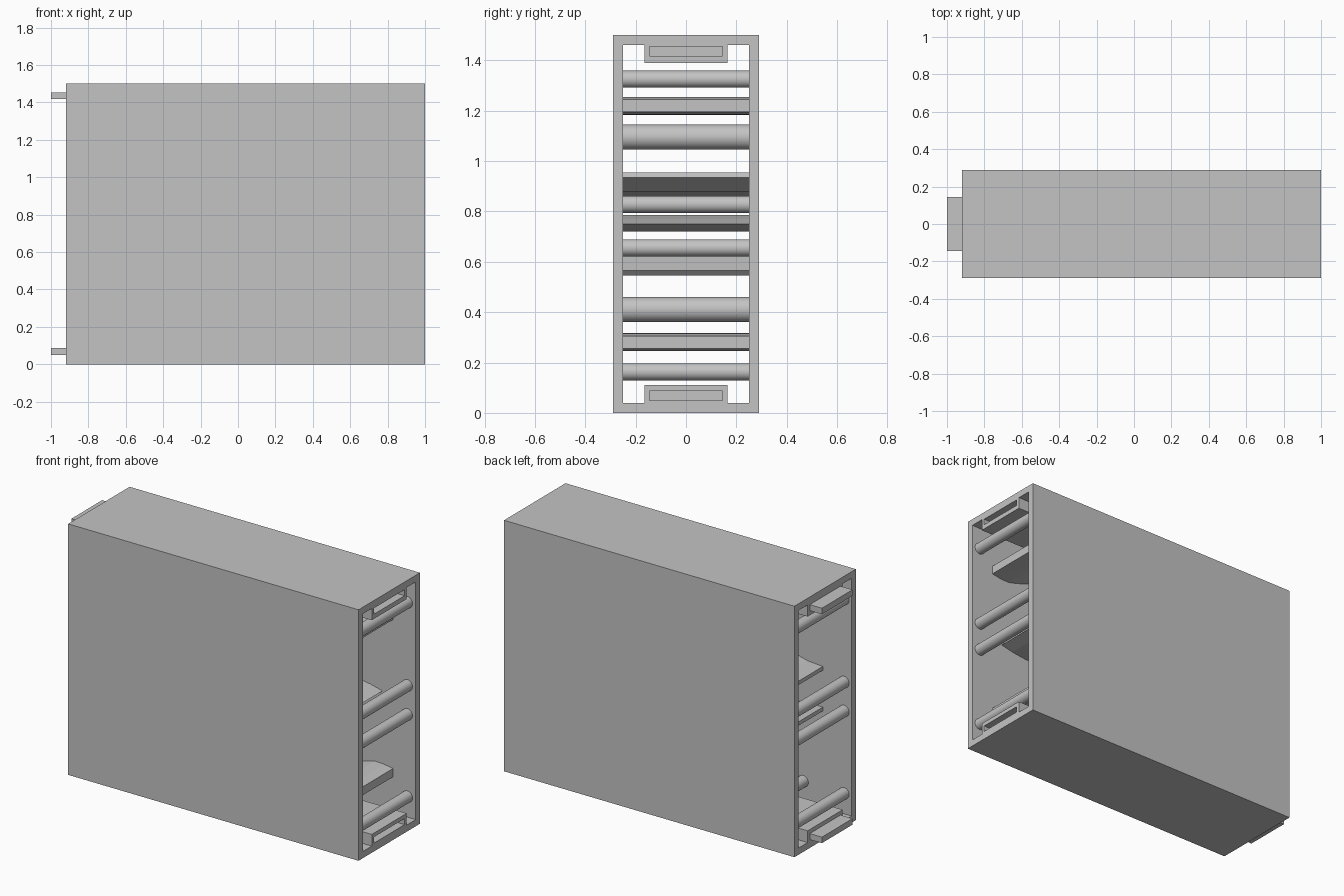
import bpy, bmesh, math
from mathutils import Vector

cube = bpy.data.objects.get("Cube")
if cube:
    bpy.data.objects.remove(cube, do_unlink=True)

grey = bpy.data.materials.new("plain_grey")
grey.use_nodes = True
GREY = (0.55, 0.55, 0.55, 1)
grey.diffuse_color = GREY
grey.node_tree.nodes["Principled BSDF"].inputs["Base Color"].default_value = GREY

HEIGHT = 1.5
INNER = 0.25
LEFT, RIGHT = -0.92, 1.0


def finish(name, bm):
    bmesh.ops.recalc_face_normals(bm, faces=bm.faces)
    mesh = bpy.data.meshes.new(name)
    bm.to_mesh(mesh)
    bm.free()
    mesh.materials.append(grey)
    obj = bpy.data.objects.new(name, mesh)
    bpy.context.collection.objects.link(obj)
    return obj


def box(name, low, high):
    low, high = Vector(low), Vector(high)
    bm = bmesh.new()
    bmesh.ops.create_cube(bm, size=1)
    for v in bm.verts:
        v.co = (low + high) / 2 + v.co * (high - low)
    return finish(name, bm)


def cut(target, cutter):
    cutter.hide_render = True
    mod = target.modifiers.new("opening", 'BOOLEAN')
    mod.operation = 'DIFFERENCE'
    mod.solver = 'EXACT'
    mod.object = cutter
    bpy.context.view_layer.objects.active = target
    bpy.ops.object.modifier_apply(modifier=mod.name)
    bpy.data.objects.remove(cutter, do_unlink=True)


def guide(name, points):
    """Side profile in x and z, extruded from wall to wall."""
    bm = bmesh.new()
    face = bm.faces.new([bm.verts.new((x, -INNER, z)) for x, z in points])
    moved = bmesh.ops.extrude_face_region(bm, geom=[face])
    bmesh.ops.translate(bm, vec=(0, INNER * 2, 0),
                        verts=[g for g in moved["geom"] if isinstance(g, bmesh.types.BMVert)])
    return finish(name, bm)


def rod(name, x, z, radius):
    bpy.ops.mesh.primitive_cylinder_add(vertices=32, radius=radius, depth=INNER * 2,
                                        location=(x, 0, z), rotation=(math.pi / 2, 0, 0))
    obj = bpy.context.object
    obj.name = name
    obj.data.materials.append(grey)
    bpy.ops.object.shade_smooth_by_angle()


def flip(points):
    return [(x, HEIGHT - z) for x, z in points]


# Outer sleeve, open at both ends
shell = box("outer_sleeve", (LEFT, -0.29, 0), (RIGHT, 0.29, HEIGHT))
cut(shell, box("sleeve_cutter", (-2, -INNER, 0.04), (2, INNER, HEIGHT - 0.04)))

# Rails with a socket at one end and a tab at the other
for side, base in (("lower", 0.04), ("upper", 1.39)):
    rail = box(side + "_rail", (LEFT, -0.165, base), (RIGHT, 0.165, base + 0.07))
    z = 0.05 if side == "lower" else 1.418
    cut(rail, box("socket_cutter", (0.9, -0.145, z), (1.1, 0.145, z + 0.036)))
    box(side + "_tab", (-1, -0.145, z), (LEFT, 0.145, z + 0.036))

# Small rollers near both openings, and an inner pair behind them
for x in (-0.87, 0.945):
    for z in (0.163, 0.655, 0.828, 1.325):
        rod("end_roller", x, z, 0.034)
for x in (-0.6, 0.6):
    for z in (0.163, 1.325):
        rod("inner_roller", x, z, 0.034)

# Large rollers in the middle
for z in (0.41, 1.095):
    rod("large_roller", 0.04, z, 0.05)

# Curved outer guides
outer = [(0.85, 0.255), (0.85, 0.305), (0.79, 0.315), (0.73, 0.318), (0.67, 0.303),
         (0.6, 0.28), (0.5, 0.25), (0.75, 0.245)]
guide("lower_guide", outer)
guide("upper_guide", flip(outer))

# Central splitter wedge
guide("central_wedge", [(0.78, 0.75), (0.7, 0.77), (0.6, 0.785), (0.4, 0.785),
                        (0.4, 0.72), (0.6, 0.72), (0.7, 0.732)])

# Flared inner guides
inner = [(-0.73, 0.86), (-0.73, 0.883), (-0.63, 0.89), (-0.55, 0.91), (-0.48, 0.935),
         (-0.42, 0.955), (-0.4, 0.935), (-0.5, 0.88), (-0.6, 0.862)]
guide("upper_flare", inner)
guide("lower_flare", flip(inner))
